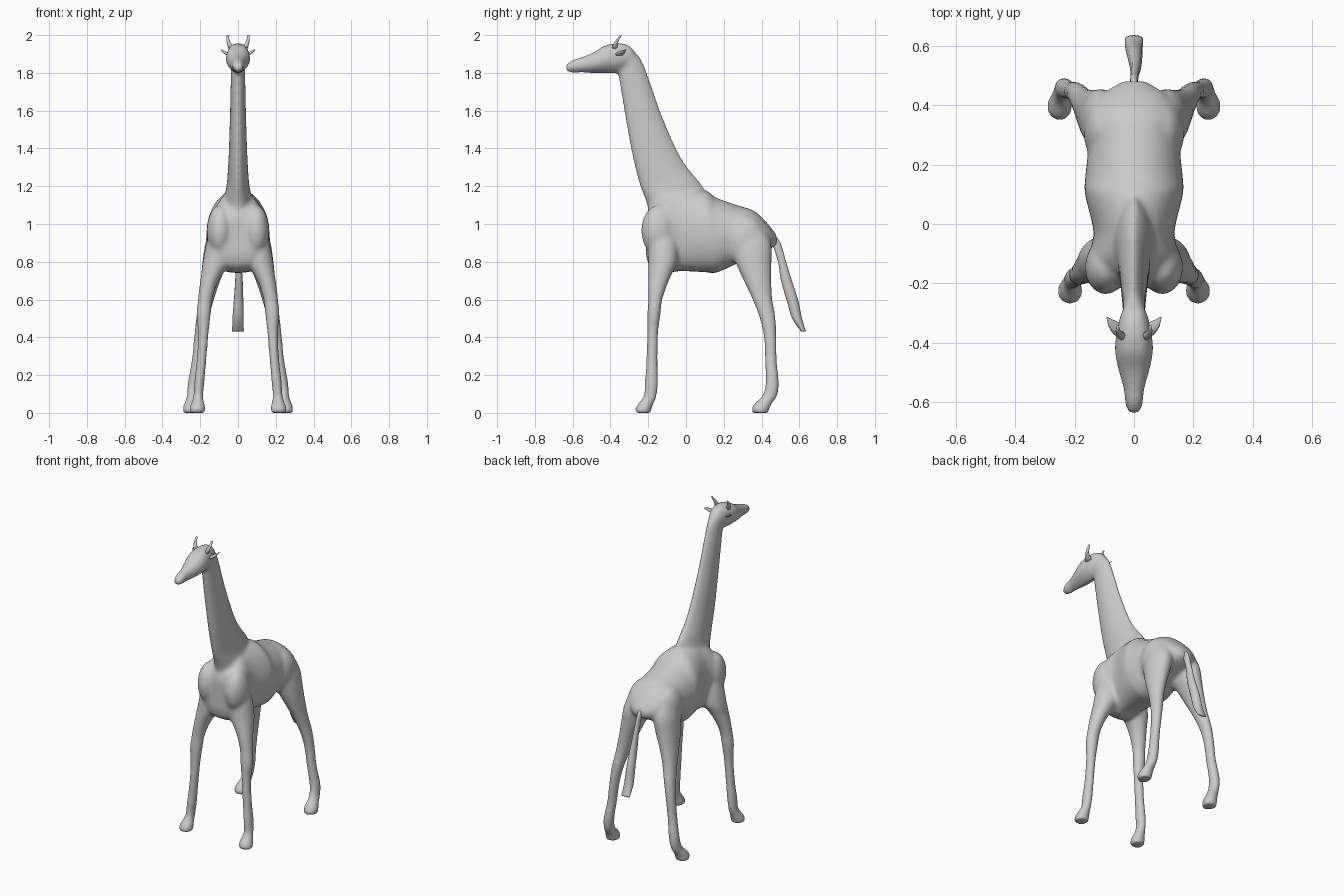
import bpy, bmesh, math
from mathutils import Vector

cube = bpy.data.objects.get("Cube")
if cube:
    bpy.data.objects.remove(cube)

grey = bpy.data.materials.new("plain_grey")
grey.use_nodes = True
COLOUR = (0.6, 0.6, 0.6, 1)
grey.diffuse_color = COLOUR
grey.node_tree.nodes["Principled BSDF"].inputs["Base Color"].default_value = COLOUR


def spline(rows, steps=5):
    """Pass a smooth curve through the section rows."""
    out = []
    for i in range(len(rows) - 1):
        a, b = rows[max(i - 1, 0)], rows[i]
        c, d = rows[i + 1], rows[min(i + 2, len(rows) - 1)]
        for k in range(steps):
            t = k / steps
            out.append([q + t / 2 * (r - p + t * (2*p - 5*q + 4*r - s + t * (3*q - p - 3*r + s)))
                        for p, q, r, s in zip(a, b, c, d)])
    return out + [list(rows[-1])]


def loft(bm, rows, axis, side=1, sides=32, low=1, high=1):
    """Rows: position on axis, low edge, high edge, centre x, half width.
    Powers below 1 fill out the low or high half, above 1 pinch it."""
    rings = []
    for pos, lo, hi, cx, hw in spline(rows):
        ring = []
        for k in range(sides):
            a = math.tau * k / sides
            c, s = math.cos(a), math.sin(a)
            c = math.copysign(abs(c) ** (low if s < 0 else high), c)
            x = side * (cx + hw * c)
            other = (lo + hi) / 2 + (hi - lo) / 2 * s
            ring.append(bm.verts.new((x, pos, other) if axis == "y" else (x, other, pos)))
        rings.append(ring)
    for r, s in zip(rings, rings[1:]):
        for k in range(sides):
            n = (k + 1) % sides
            bm.faces.new((r[k], r[n], s[n], s[k]))
    bm.faces.new(rings[0])
    bm.faces.new(rings[-1])


def ball(bm, centre, radii):
    new = bmesh.ops.create_uvsphere(bm, u_segments=24, v_segments=16, radius=1)["verts"]
    for v in new:
        v.co = Vector([c + r * p for c, r, p in zip(centre, radii, v.co)])


def finish(bm, name):
    bmesh.ops.recalc_face_normals(bm, faces=bm.faces)
    mesh = bpy.data.meshes.new(name)
    bm.to_mesh(mesh)
    bm.free()
    obj = bpy.data.objects.new(name, mesh)
    bpy.context.collection.objects.link(obj)
    mesh.materials.append(grey)
    mesh.shade_smooth()
    return obj


torso = [
    (-.212, .84, 1.03, 0, .08), (-.19, .775, 1.09, 0, .135), (-.12, .742, 1.16, 0, .155),
    (-.03, .75, 1.19, 0, .136), (.10, .745, 1.18, 0, .165), (.16, .742, 1.14, 0, .164),
    (.27, .79, 1.1, 0, .152), (.36, .83, 1.07, 0, .147), (.43, .86, 1.005, 0, .112),
    (.48, .89, .94, 0, .04)]
neck = [
    (1.0, -.195, .12, 0, .09), (1.1, -.205, .12, 0, .082), (1.2, -.243, .09, 0, .061),
    (1.3, -.27, .01, 0, .053), (1.4, -.292, -.05, 0, .048), (1.6, -.328, -.135, 0, .042),
    (1.8, -.36, -.205, 0, .038), (1.88, -.37, -.242, 0, .038), (1.935, -.37, -.295, 0, .03)]
head = [
    (-.637, 1.81, 1.84, 0, .02), (-.605, 1.80, 1.866, 0, .03), (-.55, 1.80, 1.884, 0, .036),
    (-.49, 1.798, 1.908, 0, .053), (-.43, 1.796, 1.944, 0, .064), (-.36, 1.798, 1.957, 0, .059),
    (-.30, 1.82, 1.945, 0, .043), (-.265, 1.85, 1.90, 0, .025)]
front_leg = [
    (1.0, -.18, -.07, .09, .05), (.90, -.195, -.045, .105, .062), (.80, -.2, -.045, .113, .074),
    (.74, -.2, -.072, .136, .058), (.68, -.2, -.098, .157, .046), (.60, -.2, -.125, .174, .039),
    (.52, -.206, -.135, .182, .038), (.42, -.206, -.147, .184, .029),
    (.28, -.211, -.15, .193, .026), (.16, -.219, -.148, .205, .027), (.09, -.225, -.155, .21, .026),
    (.05, -.253, -.172, .213, .036), (.022, -.27, -.182, .215, .043), (0, -.267, -.185, .215, .041)]
rear_leg = [
    (1.0, .26, .40, .09, .052), (.90, .242, .45, .104, .069), (.80, .262, .453, .122, .066),
    (.70, .305, .452, .146, .052), (.60, .352, .458, .168, .041), (.50, .39, .475, .188, .034),
    (.40, .412, .479, .203, .03), (.28, .417, .481, .217, .028), (.16, .422, .492, .235, .031),
    (.09, .402, .483, .242, .029), (.05, .362, .455, .248, .037), (.022, .348, .442, .25, .043),
    (0, .35, .44, .25, .041)]
tail = [
    (.94, .44, .47, 0, .013), (.90, .455, .5, 0, .013), (.80, .487, .53, .003, .015),
    (.70, .503, .56, .005, .02), (.60, .532, .593, .003, .025), (.50, .562, .614, 0, .029),
    (.43, .61, .635, 0, .031)]

# Body, neck, head and legs fused into one smooth skin
bm = bmesh.new()
loft(bm, torso, "y", low=.72)
loft(bm, neck, "z", high=1.5)
loft(bm, head, "y", low=1.6, high=.75)
for s in (1, -1):
    loft(bm, front_leg, "z", s)
    loft(bm, rear_leg, "z", s)
    ball(bm, (s * .095, -.145, .965), (.07, .092, .135))  # shoulder
    ball(bm, (s * .092, .31, .915), (.078, .115, .135))   # haunch
body = finish(bm, "body")
remesh = body.modifiers.new("fuse", "REMESH")
remesh.mode = "VOXEL"
remesh.voxel_size = .009
remesh.use_smooth_shade = True
soften = body.modifiers.new("soften", "SMOOTH")
soften.factor = .5
soften.iterations = 14

# Tail with a widening tuft
bm = bmesh.new()
loft(bm, tail, "z", sides=12)
finish(bm, "tail")


def spike(name, points, radii, flat=1):
    """Tapering tube along a short path."""
    bm = bmesh.new()
    rings = []
    for p, r in zip(points, radii):
        rings.append([bm.verts.new((p[0] + r * math.cos(math.tau * k / 10),
                                    p[1] + flat * r * math.sin(math.tau * k / 10), p[2]))
                      for k in range(10)])
    for r, s in zip(rings, rings[1:]):
        for k in range(10):
            bm.faces.new((r[k], r[k - 1], s[k - 1], s[k]))
    bm.faces.new(rings[0])
    bm.faces.new(rings[-1])
    finish(bm, name)


for s, label in ((1, "left"), (-1, "right")):
    # Horn leaning out and back
    spike(label + "_horn", [(s * .036, -.378, 1.93), (s * .048, -.372, 1.958),
                            (s * .054, -.36, 1.978), (s * .055, -.345, 2.0)],
          [.016, .011, .008, .005])
    # Ear swept out and back
    spike(label + "_ear", [(s * .042, -.36, 1.89), (s * .062, -.35, 1.903),
                           (s * .078, -.335, 1.916), (s * .09, -.315, 1.925)],
          [.014, .015, .01, .002], 1.6)
